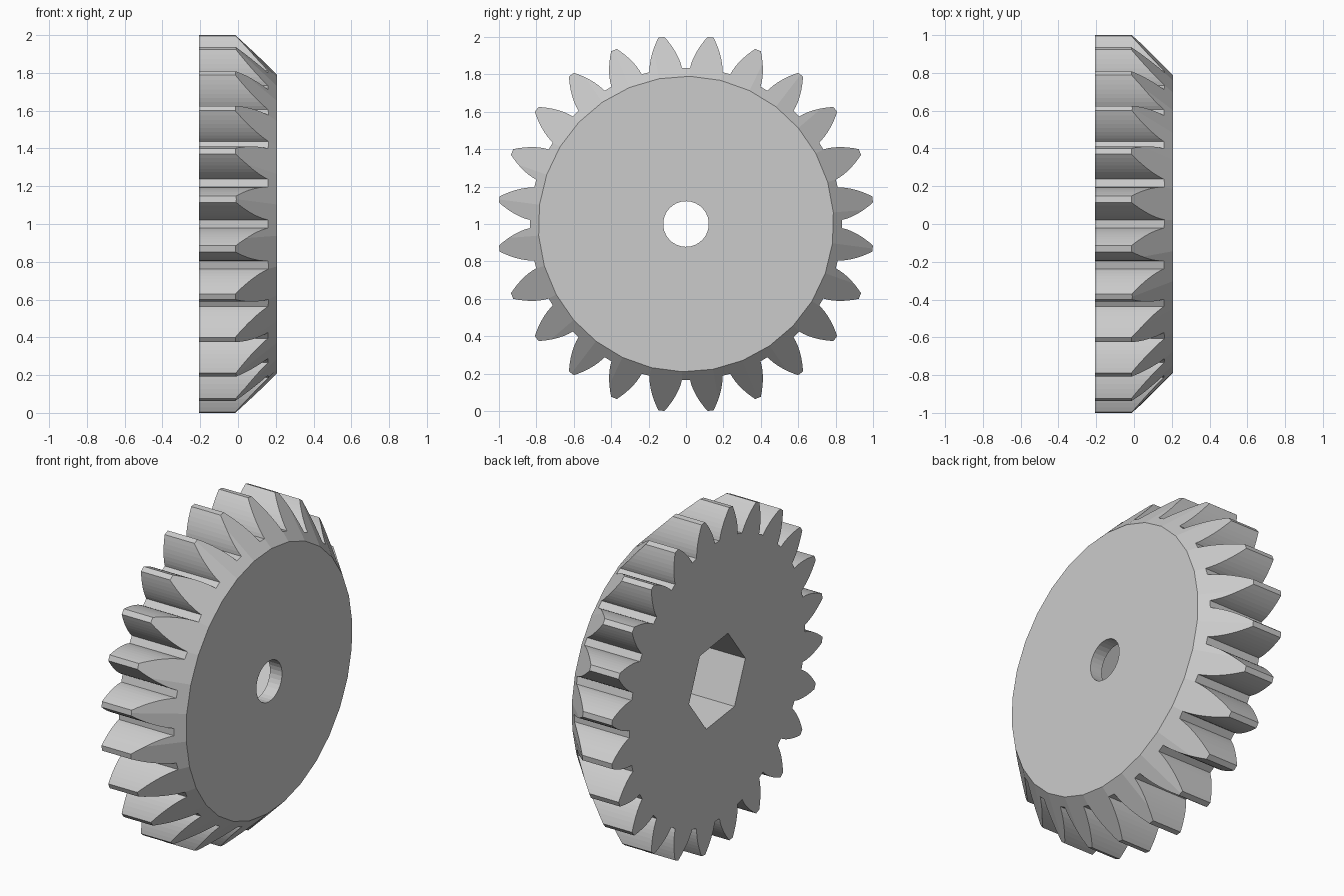
import bpy, bmesh, math

cube = bpy.data.objects.get("Cube")
if cube:
    bpy.data.objects.remove(cube, do_unlink=True)

TEETH = 24
TURN = math.radians(-7.5)
TIP, PITCH, ROOT = 1.0065, 0.929, 0.835
PRESSURE = math.radians(27.5)
BACK, FRONT = -0.2075, 0.2075
FLANK_STEPS = 8

steel = bpy.data.materials.new("plain_grey")
steel.use_nodes = True
grey = (0.6, 0.6, 0.6, 1)
steel.diffuse_color = grey
steel.node_tree.nodes["Principled BSDF"].inputs["Base Color"].default_value = grey


def prism(name, profile, x0, x1, scale=1.0):
    """Loft a polar (radius, angle) profile along x, scaling its far end."""
    bm = bmesh.new()
    rings = []
    for x, s in ((x0, 1.0), (x1, scale)):
        rings.append([bm.verts.new((x, s * r * math.cos(a), 1 + s * r * math.sin(a)))
                      for r, a in profile])
    back, front = rings
    n = len(profile)
    for i in range(n):
        j = (i + 1) % n
        bm.faces.new((back[i], back[j], front[j], front[i]))
    bm.faces.new(back[::-1])
    bm.faces.new(front)
    bmesh.ops.recalc_face_normals(bm, faces=bm.faces)
    mesh = bpy.data.meshes.new(name)
    bm.to_mesh(mesh)
    bm.free()
    mesh.materials.append(steel)
    obj = bpy.data.objects.new(name, mesh)
    bpy.context.collection.objects.link(obj)
    return obj


def polygon(radius, sides):
    return [(radius, TURN + math.tau * i / sides) for i in range(sides)]


def involute(angle):
    return math.tan(angle) - angle


def half_angle(radius):
    """Half the angular thickness of a tooth at the given radius."""
    base = PITCH * math.cos(PRESSURE)
    roll = math.acos(min(1.0, base / radius))
    return math.pi / (2 * TEETH) + involute(PRESSURE) - involute(roll)


# Toothed outline with curved flanks
radii = [ROOT + (TIP - ROOT) * i / FLANK_STEPS for i in range(FLANK_STEPS + 1)]
outline = []
for k in range(TEETH):
    centre = TURN + math.tau * k / TEETH
    outline += [(r, centre - half_angle(r)) for r in radii]
    outline += [(r, centre + half_angle(r)) for r in reversed(radii)]
gear = prism("gear_wheel", outline, BACK, FRONT)

# Faceted cone that bevels the front, hex socket at the back, round shaft hole
rim = 0.79
wide = rim + FRONT - BACK + 0.02
bevel = prism("bevel_cutter", polygon(wide, 30), BACK - 0.02, FRONT + 0.02, (rim - 0.02) / wide)
socket = prism("hex_socket_cutter", polygon(0.27, 6), BACK - 0.1, FRONT - 0.08)
hole = prism("shaft_hole_cutter", polygon(0.122, 30), 0, FRONT + 0.1)

bpy.context.view_layer.objects.active = gear
for cutter, operation in ((bevel, 'INTERSECT'), (socket, 'DIFFERENCE'), (hole, 'DIFFERENCE')):
    mod = gear.modifiers.new(cutter.name, 'BOOLEAN')
    mod.operation = operation
    mod.solver = 'EXACT'
    mod.object = cutter
    bpy.ops.object.modifier_apply(modifier=mod.name)
    bpy.data.objects.remove(cutter, do_unlink=True)
